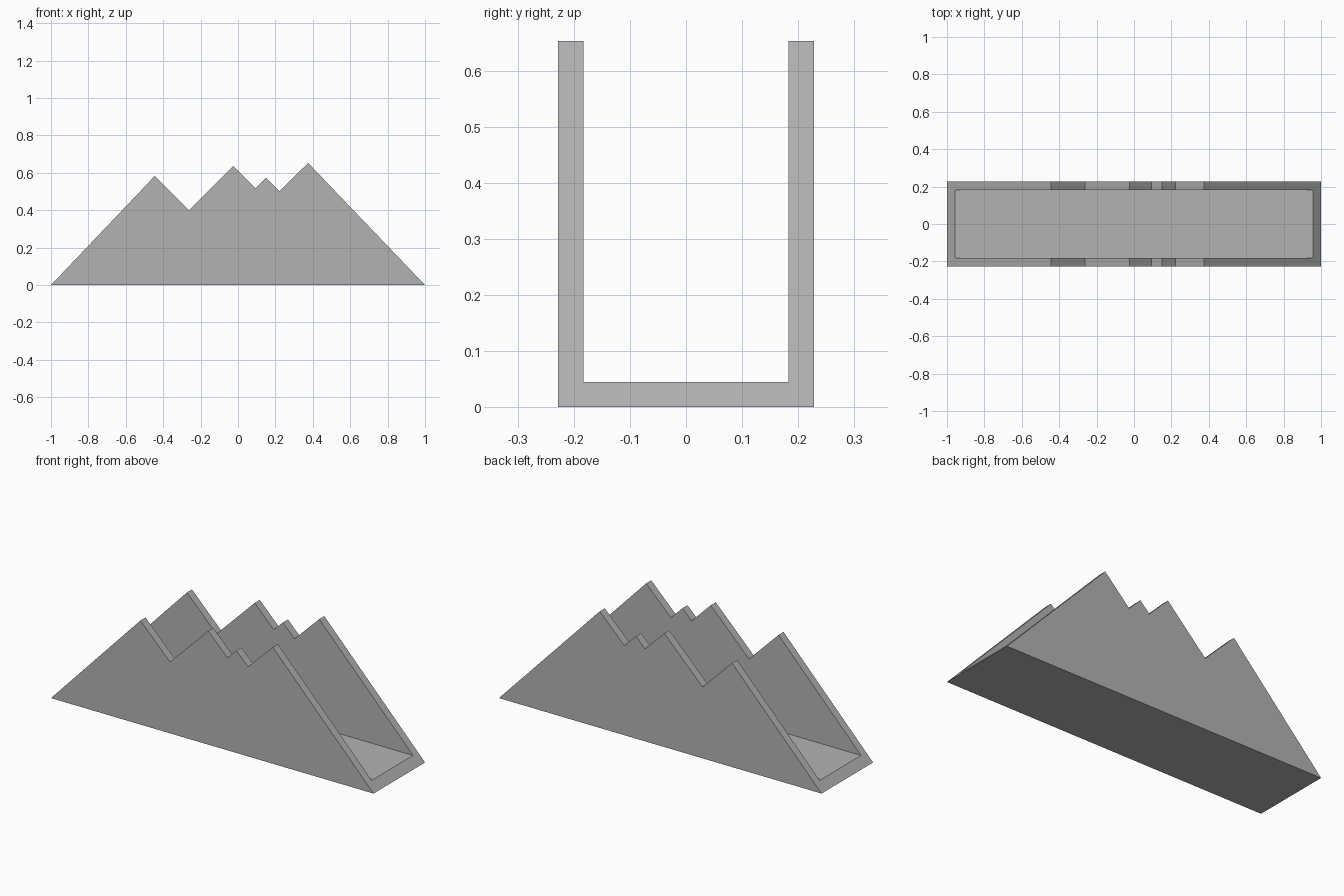
import bpy
import bmesh
from mathutils import Matrix, Vector

default_cube = bpy.data.objects.get("Cube")
if default_cube:
    bpy.data.objects.remove(default_cube, do_unlink=True)

HALF_DEPTH = 0.228
WALL = 0.045

# Single grey material
grey = bpy.data.materials.new("plain_grey")
grey.use_nodes = True
colour = (0.45, 0.45, 0.45, 1)
grey.diffuse_color = colour
grey.node_tree.nodes["Principled BSDF"].inputs["Base Color"].default_value = colour


def make_object(name, bm):
    bmesh.ops.recalc_face_normals(bm, faces=bm.faces)
    mesh = bpy.data.meshes.new(name)
    bm.to_mesh(mesh)
    bm.free()
    mesh.materials.append(grey)
    obj = bpy.data.objects.new(name, mesh)
    bpy.context.collection.objects.link(obj)
    return obj


# Mountain skyline, extruded through the full depth
skyline = [(-1, 0), (-0.445, 0.583), (-0.262, 0.40), (-0.025, 0.637),
           (0.094, 0.518), (0.15, 0.574), (0.222, 0.502), (0.375, 0.653), (1, 0)]
bm = bmesh.new()
face = bm.faces.new([bm.verts.new((x, -HALF_DEPTH, z)) for x, z in skyline])
ext = bmesh.ops.extrude_face_region(bm, geom=[face])
moved = [g for g in ext["geom"] if isinstance(g, bmesh.types.BMVert)]
bmesh.ops.translate(bm, verts=moved, vec=Vector((0, 2 * HALF_DEPTH, 0)))
if not face.is_valid or len(bm.faces) < len(skyline) + 2:
    bm.faces.new(bm.verts[:len(skyline)])
holder = make_object("mountain_holder", bm)

# Channel between the two walls, leaving the floor
bm = bmesh.new()
bmesh.ops.create_cube(bm, size=1, matrix=Matrix.Translation((0, 0, WALL + 0.5))
                      @ Matrix.Diagonal((3, 2 * (HALF_DEPTH - WALL), 1, 1)))
cutter = make_object("channel_cutter", bm)
cutter.hide_render = True

cut = holder.modifiers.new("channel", "BOOLEAN")
cut.operation = "DIFFERENCE"
cut.solver = "EXACT"
cut.object = cutter
bpy.context.view_layer.objects.active = holder
bpy.ops.object.modifier_apply(modifier=cut.name)
bpy.data.objects.remove(cutter, do_unlink=True)
